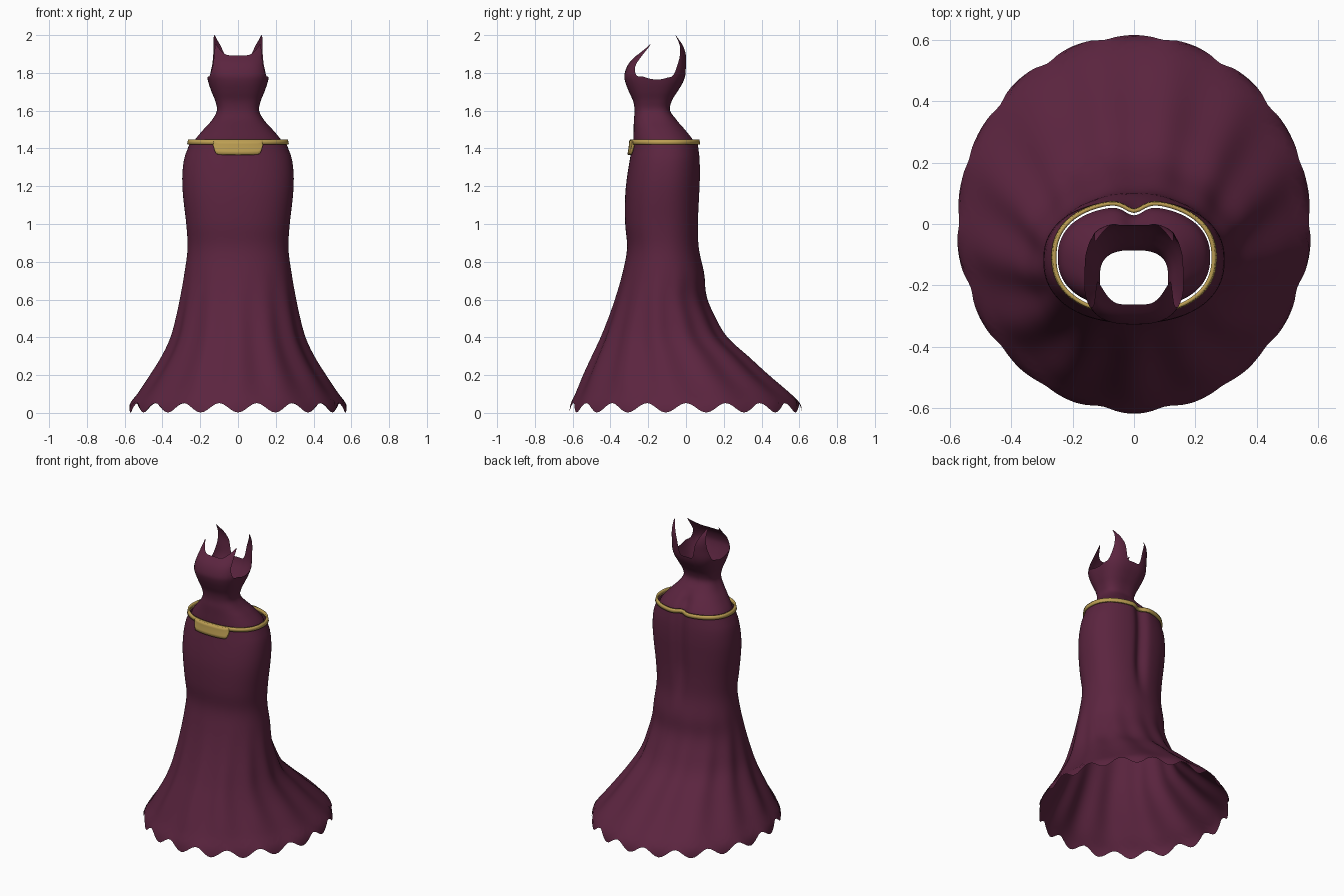
import bpy, math

if "Cube" in bpy.data.objects:
    bpy.data.objects.remove(bpy.data.objects["Cube"])


def material(name, rgb):
    m = bpy.data.materials.new(name)
    m.diffuse_color = (*rgb, 1)
    m.use_nodes = True
    m.node_tree.nodes["Principled BSDF"].inputs["Base Color"].default_value = m.diffuse_color
    return m


PLUM = material("plum_cloth", (0.105, 0.018, 0.05))
GOLD = material("gold_trim", (0.50, 0.34, 0.085))


def curve(keys, x):
    """Smooth interpolation through (position, value, value...) keys."""
    if x <= keys[0][0]:
        return keys[0][1:]
    if x >= keys[-1][0]:
        return keys[-1][1:]
    i = max(k for k in range(len(keys) - 1) if keys[k][0] <= x)
    a, b = keys[i], keys[i + 1]
    p, q = keys[max(i - 1, 0)], keys[min(i + 2, len(keys) - 1)]
    h = b[0] - a[0]
    t = (x - a[0]) / h
    out = []
    for c in range(1, len(a)):
        ma = (b[c] - p[c]) / (b[0] - p[0]) * h
        mb = (q[c] - a[c]) / (q[0] - a[0]) * h
        out.append((2*t**3 - 3*t*t + 1) * a[c] + (t**3 - 2*t*t + t) * ma
                   + (3*t*t - 2*t**3) * b[c] + (t**3 - t*t) * mb)
    return out


def ramp(a, b, x):
    t = min(max((x - a) / (b - a), 0), 1)
    return t * t * (3 - 2 * t)


def shell(name, sections, low, high, mat, rows, segs, arc=180, grow=0.0,
          thick=0.0, folds=False):
    """Loft of rounded sections; low/high give the edge heights by angle from the front."""
    closed = arc == 180
    cols = segs if closed else segs + 1
    verts, faces = [], []
    for j in range(rows + 1):
        for i in range(cols):
            deg = -arc + 2 * arc * i / segs
            u = math.radians(deg)
            lo, hi = low(abs(deg)), high(abs(deg))
            z = lo + (hi - lo) * j / rows
            w, y0, y1, n = curve(sections, z)
            s, c = math.sin(u), math.cos(u)
            k = 1.0
            if folds:
                k += 0.022 * math.cos(13 * u) * ramp(0.85, 0.35, z) * ramp(-0.05, 0.25, z)
            x = math.copysign(abs(s) ** (2 / n), s) * (w + grow) * k
            y = -math.copysign(abs(c) ** (2 / n), c) * ((y1 - y0) / 2 + grow) * k
            if c < 0:  # hollow down the middle of the back
                dent = 0.03 * ramp(0.75, 1.1, z) * (1 - ramp(1.46, 1.56, z))
                y -= dent * math.exp(-(x / 0.04) ** 2)
            verts.append((x, y + (y0 + y1) / 2, z))
    for j in range(rows):
        for i in range(segs):
            a, b = j * cols + i, j * cols + (i + 1) % cols
            faces.append((a, b, b + cols, a + cols))
    me = bpy.data.meshes.new(name)
    me.from_pydata(verts, [], faces)
    me.materials.append(mat)
    ob = bpy.data.objects.new(name, me)
    bpy.context.collection.objects.link(ob)
    bpy.context.view_layer.objects.active = ob
    ob.select_set(True)
    bpy.ops.object.shade_smooth_by_angle(angle=math.radians(40))
    ob.select_set(False)
    if thick:
        m = ob.modifiers.new("thickness", 'SOLIDIFY')
        m.thickness = thick
        m.offset = 1
    return ob


# Section keys: height, half width, front y, back y, squareness
SKIRT = [
    (0.00, .578, -.617, .617, 2.0), (0.05, .570, -.607, .607, 2.0),
    (0.10, .530, -.580, .560, 2.0), (0.20, .460, -.535, .440, 2.0),
    (0.30, .398, -.490, .330, 2.0), (0.40, .352, -.445, .220, 2.0),
    (0.52, .322, -.400, .150, 2.0), (0.62, .303, -.368, .110, 2.0),
    (0.73, .285, -.338, .098, 2.1), (0.87, .267, -.312, .072, 2.2),
    (1.00, .274, -.322, .068, 2.3), (1.15, .291, -.322, .074, 2.3),
    (1.25, .295, -.312, .078, 2.3), (1.35, .284, -.296, .076, 2.3),
    (1.42, .258, -.285, .068, 2.3), (1.46, .250, -.283, .064, 2.3),
]
BODICE = [
    (1.40, .248, -.275, .058, 2.3), (1.44, .232, -.278, .046, 2.3),
    (1.50, .183, -.277, .000, 2.4), (1.55, .138, -.276, -.048, 2.6),
    (1.60, .112, -.272, -.084, 2.8), (1.65, .120, -.280, -.076, 2.8),
    (1.70, .140, -.302, -.046, 2.7), (1.75, .157, -.321, -.016, 2.7),
    (1.79, .164, -.326, -.003, 2.8), (1.85, .156, -.303, .003, 3.0),
    (1.90, .155, -.255, .003, 3.0), (1.95, .158, -.205, -.012, 3.0),
    (2.00, .168, -.170, -.045, 3.0),
]
# Upper edge of the bodice: front neckline, front strap, armhole, back strap, back neckline
NECKLINE = [
    (0, 1.893), (13, 1.895), (24, 1.912), (34, 1.937), (41, 1.952), (47, 1.90),
    (52, 1.83), (60, 1.788), (75, 1.78), (92, 1.765), (108, 1.775), (120, 1.79),
    (126, 1.85), (132, 1.94), (139, 2.0), (146, 1.975), (156, 1.93),
    (164, 1.88), (170, 1.80), (180, 1.79),
]
PLATE_EDGE = [(0, 1.365), (16, 1.367), (21, 1.373), (26, 1.415)]

# Flared skirt with a scalloped hem
shell("skirt", SKIRT, lambda d: 0.027 - 0.025 * math.cos(math.radians(18 * d)),
      lambda d: 1.43, PLUM, 44, 180, folds=True)

# Fitted bodice with open pointed straps
shell("bodice", BODICE, lambda d: 1.40, lambda d: curve(NECKLINE, d)[0],
      PLUM, 40, 180)

# Gold belt and its front plate
shell("belt", SKIRT, lambda d: 1.42, lambda d: 1.446, GOLD, 1, 120, thick=0.012)
shell("belt_plate", SKIRT, lambda d: curve(PLATE_EDGE, d)[0], lambda d: 1.44,
      GOLD, 4, 32, arc=26, grow=0.003, thick=0.014)
